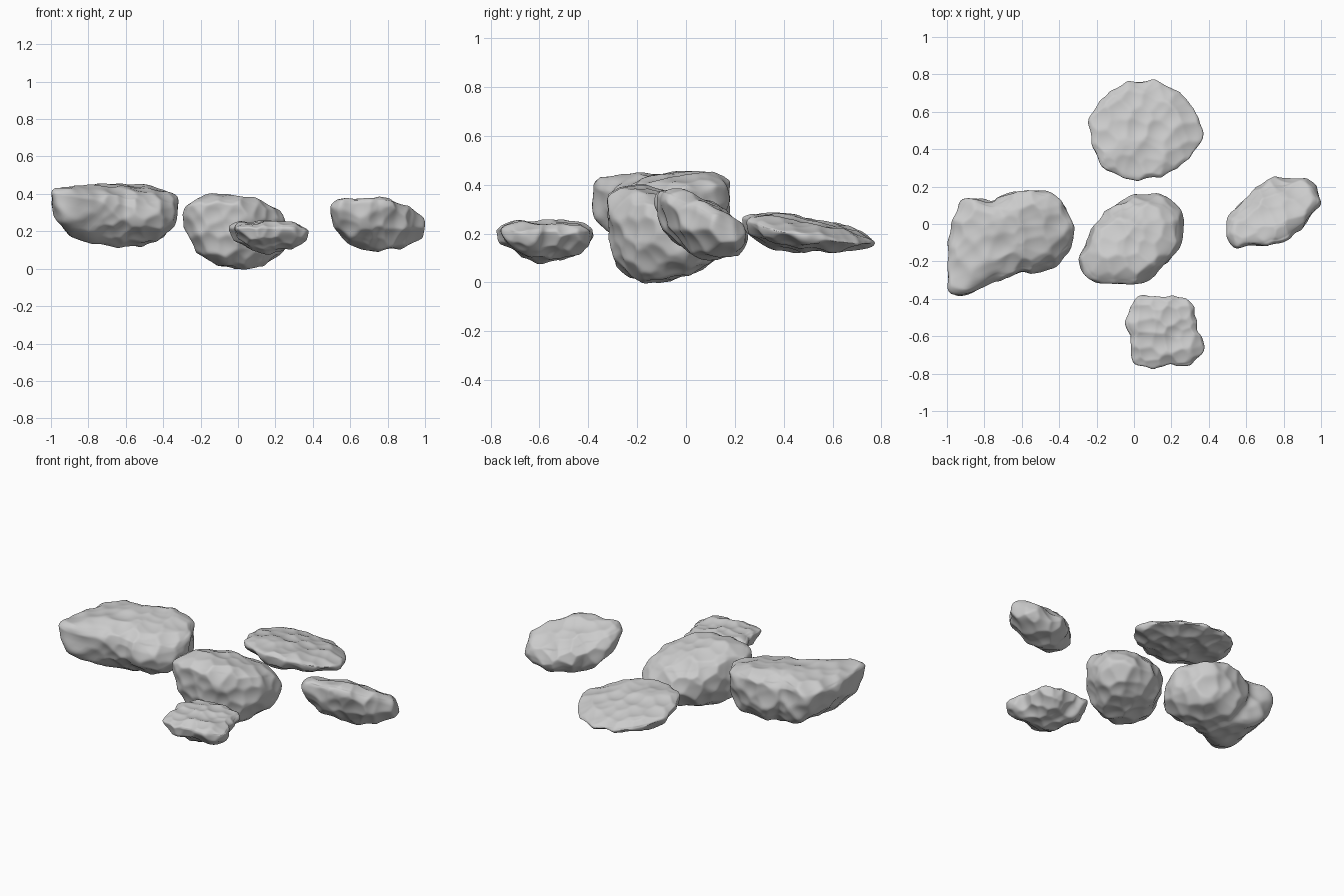
import bpy
import bmesh
import math
from mathutils import noise

default_cube = bpy.data.objects.get("Cube")
if default_cube:
    bpy.data.objects.remove(default_cube, do_unlink=True)

# One plain stone colour
stone = bpy.data.materials.new("light_grey_stone")
stone.use_nodes = True
stone_colour = (0.6, 0.6, 0.6, 1)
stone.diffuse_color = stone_colour
shader = stone.node_tree.nodes["Principled BSDF"]
shader.inputs["Base Color"].default_value = stone_colour
shader.inputs["Roughness"].default_value = 0.8


def polar_outline(outline, centre):
    """Return a softened radius function for a plan outline seen from its centre."""
    polar = []
    for x, y in outline:
        dx, dy = x - centre[0], y - centre[1]
        polar.append((math.atan2(dy, dx), math.hypot(dx, dy)))
    polar.sort()
    first, last = polar[0], polar[-1]
    polar = [(last[0] - math.tau, last[1])] + polar + [(first[0] + math.tau, first[1])]

    def sample(angle):
        angle = (angle + math.pi) % math.tau - math.pi
        for (a, ra), (b, rb) in zip(polar, polar[1:]):
            if a <= angle <= b:
                return ra + (rb - ra) * (angle - a) / max(b - a, 1e-6)
        return last[1]

    def radius(angle):
        return sum(sample(angle + step * 0.04) for step in range(-2, 3)) / 5

    return radius


def chip(point, cell):
    """Scooped facets with soft ridges between them, as on hammered stone."""
    distances = noise.voronoi(point / cell)[0]
    ridge = min(distances[0], 0.8) ** 2
    return ridge - 0.33 + 0.25 * noise.noise(point / cell * 0.6)


def soften(bm, passes):
    for _ in range(passes):
        bmesh.ops.smooth_vert(bm, verts=bm.verts, factor=0.5,
                              use_axis_x=True, use_axis_y=True, use_axis_z=True)


def make_rock(name, centre, outline, rim, slope, crown, depth, keel,
              belly=2.0, twist=0.0, cell=0.09, chips=0.036):
    """Loft a plan outline up to a shallow crown and down to an offset keel."""
    radius = polar_outline(outline, centre)
    bm = bmesh.new()
    bmesh.ops.create_icosphere(bm, subdivisions=6, radius=1)
    for v in bm.verts:
        d = v.co.copy()
        spread = min(math.hypot(d.x, d.y), 1)
        angle = math.atan2(d.y, d.x)
        reach = radius(angle) * spread
        dx, dy = math.cos(angle) * reach, math.sin(angle) * reach
        base = rim + slope[0] * dx + slope[1] * dy + twist * dx * dy
        if d.z >= 0:
            lift = crown * (1 - spread ** 3) ** 0.5
            v.co = (centre[0] + dx, centre[1] + dy, base + lift)
        else:
            drop = (1 - spread ** belly) ** (1 / belly)
            level = base * (1 - drop) + (rim - depth) * drop
            v.co = (centre[0] + dx + keel[0] * drop * drop,
                    centre[1] + dy + keel[1] * drop * drop, level)
    soften(bm, 4)
    # Chip the surface along its normals, a little less on top
    bm.normal_update()
    moved = [v.co + v.normal * chips * chip(v.co, cell) * (0.75 if v.normal.z > 0.7 else 1)
             for v in bm.verts]
    for v, co in zip(bm.verts, moved):
        v.co = co
    soften(bm, 2)
    for face in bm.faces:
        face.smooth = True
    mesh = bpy.data.meshes.new(name)
    bm.to_mesh(mesh)
    bm.free()
    mesh.materials.append(stone)
    rock = bpy.data.objects.new(name, mesh)
    bpy.context.collection.objects.link(rock)


# Rounded boulder in the middle, its top tipped to the back
make_rock("middle_rock", (-0.01, -0.08),
          [(-0.29, -0.2), (-0.25, -0.08), (-0.17, 0.05), (-0.05, 0.13), (0.08, 0.16),
           (0.2, 0.13), (0.26, 0.04), (0.25, -0.09), (0.17, -0.21), (0.05, -0.3),
           (-0.1, -0.32), (-0.24, -0.29)],
          rim=0.245, slope=(-0.05, -0.25), crown=0.125, depth=0.245, keel=(0.03, -0.05),
          belly=2.2)

# Long wedge on the right, leaning forward with two opposite corners raised
make_rock("right_rock", (-0.62, -0.07),
          [(-1, -0.39), (-0.99, -0.2), (-0.95, 0.05), (-0.91, 0.14), (-0.75, 0.11),
           (-0.5, 0.17), (-0.42, 0.15), (-0.34, 0.03), (-0.32, -0.1), (-0.4, -0.2),
           (-0.6, -0.25), (-0.75, -0.29), (-0.89, -0.39)],
          rim=0.355, slope=(-0.06, 0.12), crown=0.085, depth=0.235, keel=(0.03, 0.04),
          belly=2.4, twist=0.5)

# Oval boulder on the left, tipped to the back
make_rock("left_rock", (0.74, 0.06),
          [(0.49, -0.06), (0.52, 0.05), (0.6, 0.13), (0.68, 0.21), (0.8, 0.25),
           (0.95, 0.23), (1, 0.12), (0.94, 0.03), (0.85, -0.05), (0.74, -0.09),
           (0.62, -0.12), (0.53, -0.12)],
          rim=0.265, slope=(0, -0.42), crown=0.08, depth=0.165, keel=(0.03, 0.06), belly=2.2)

# Thin round slab at the back
make_rock("back_slab", (0.05, 0.5),
          [(-0.24, 0.5), (-0.23, 0.6), (-0.16, 0.69), (0.03, 0.77), (0.22, 0.72),
           (0.32, 0.62), (0.36, 0.46), (0.3, 0.34), (0.18, 0.27), (0.02, 0.24),
           (-0.13, 0.29), (-0.22, 0.39)],
          rim=0.21, slope=(-0.08, -0.17), crown=0.045, depth=0.085, keel=(0, 0.02))

# Small blocky slab at the front
make_rock("front_slab", (0.16, -0.57),
          [(-0.03, -0.45), (0, -0.39), (0.1, -0.4), (0.2, -0.38), (0.3, -0.4),
           (0.32, -0.47), (0.34, -0.58), (0.39, -0.68), (0.33, -0.73), (0.2, -0.75),
           (0.02, -0.76), (-0.02, -0.67), (0, -0.6), (-0.04, -0.52)],
          rim=0.21, slope=(-0.03, 0), crown=0.04, depth=0.125, keel=(0, 0),
          belly=1.8, cell=0.075)
